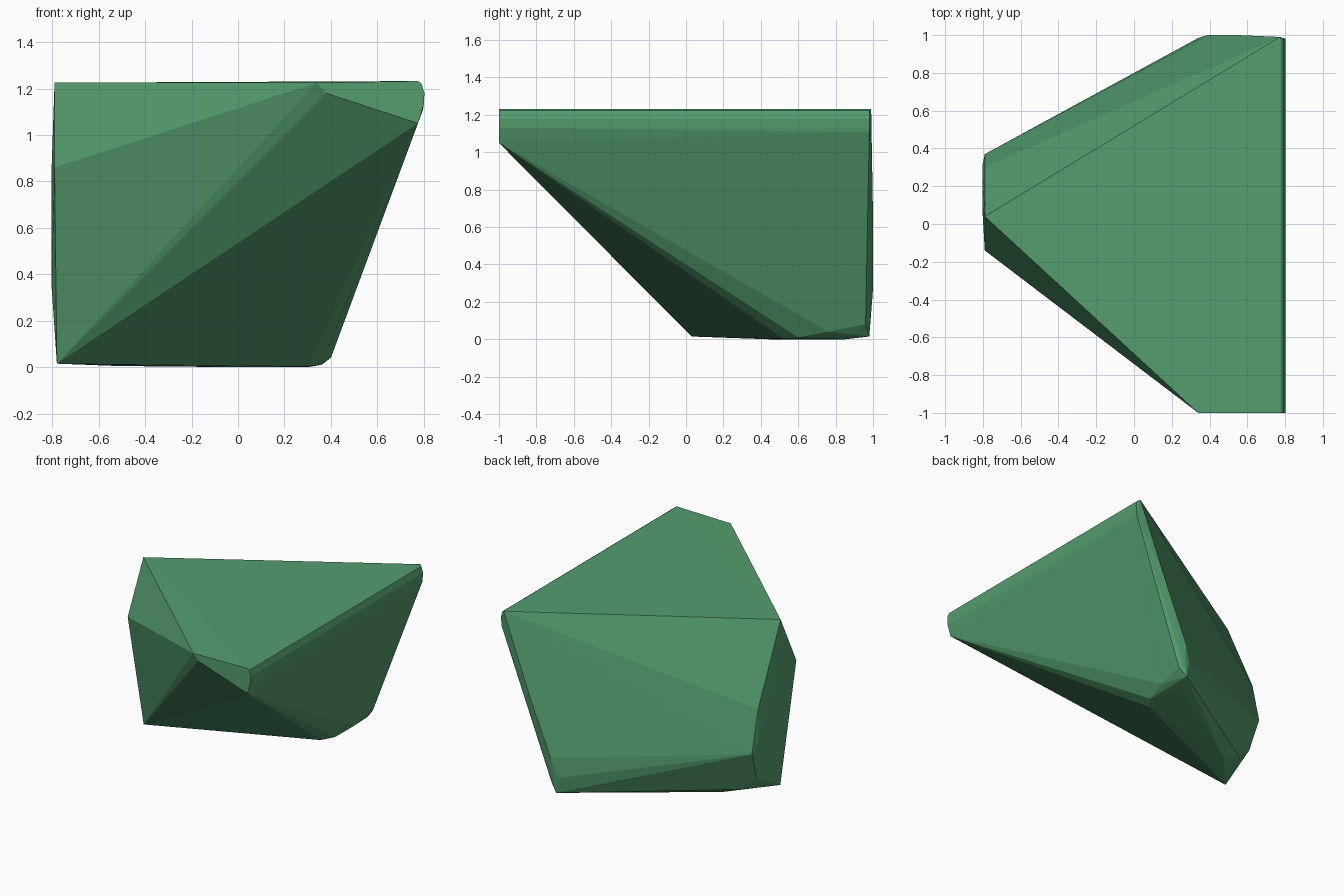
import bpy, bmesh

bm = bmesh.new()

# Rounded right-hand rim: one x/z profile repeated at front and back
for y, low in ((-1.0, 1.05), (0.98, 1.11)):
    for x, z in ((0.775 if y < 0 else 0.797, low), (0.80, 1.13),
                 (0.803, 1.18), (0.79, 1.222), (0.775, 1.232)):
        bm.verts.new((x, y, z))

corners = [
    # Front tip and back top corner
    (0.34, -1.0, 1.225), (0.38, -1.0, 1.18), (0.775, 0.99, 1.23),
    # Left end face, as a y/z outline at nearly constant x
    (-0.79, 0.04, 1.225), (-0.79, -0.14, 0.86), (-0.78, 0.03, 0.015),
    (-0.77, 0.29, 0.165), (-0.79, 0.37, 0.37), (-0.79, 0.30, 0.67),
    (-0.803, 0.10, 0.85), (-0.803, 0.31, 0.45), (-0.803, 0.08, 0.35),
    # Underside
    (-0.67, 0.31, 0.06), (-0.52, 0.32, 0.005), (0.0, 0.45, 0.0),
    (0.30, 0.52, 0.003), (0.36, 0.60, 0.01), (0.30, 0.85, 0.0),
    # Rounded lower back right corner
    (0.40, 0.76, 0.04), (0.413, 0.96, 0.08), (0.36, 0.98, 0.015),
    # Back face, slightly bulged
    (0.34, 0.985, 0.13), (0.39, 1.0, 0.27), (0.55, 1.0, 0.65),
]
for co in corners:
    bm.verts.new(co)

# Wrap the corners in a faceted solid
res = bmesh.ops.convex_hull(bm, input=bm.verts[:])
loose = [v for v in bm.verts if not v.link_faces]
bmesh.ops.delete(bm, geom=loose, context='VERTS')
bmesh.ops.recalc_face_normals(bm, faces=bm.faces[:])

mesh = bpy.data.meshes.new("faceted_stone")
bm.to_mesh(mesh)
bm.free()
stone = bpy.data.objects.new("faceted_stone", mesh)
bpy.context.collection.objects.link(stone)

# Green surface
green = bpy.data.materials.new("green")
green.diffuse_color = (0.09, 0.34, 0.16, 1.0)
mesh.materials.append(green)
